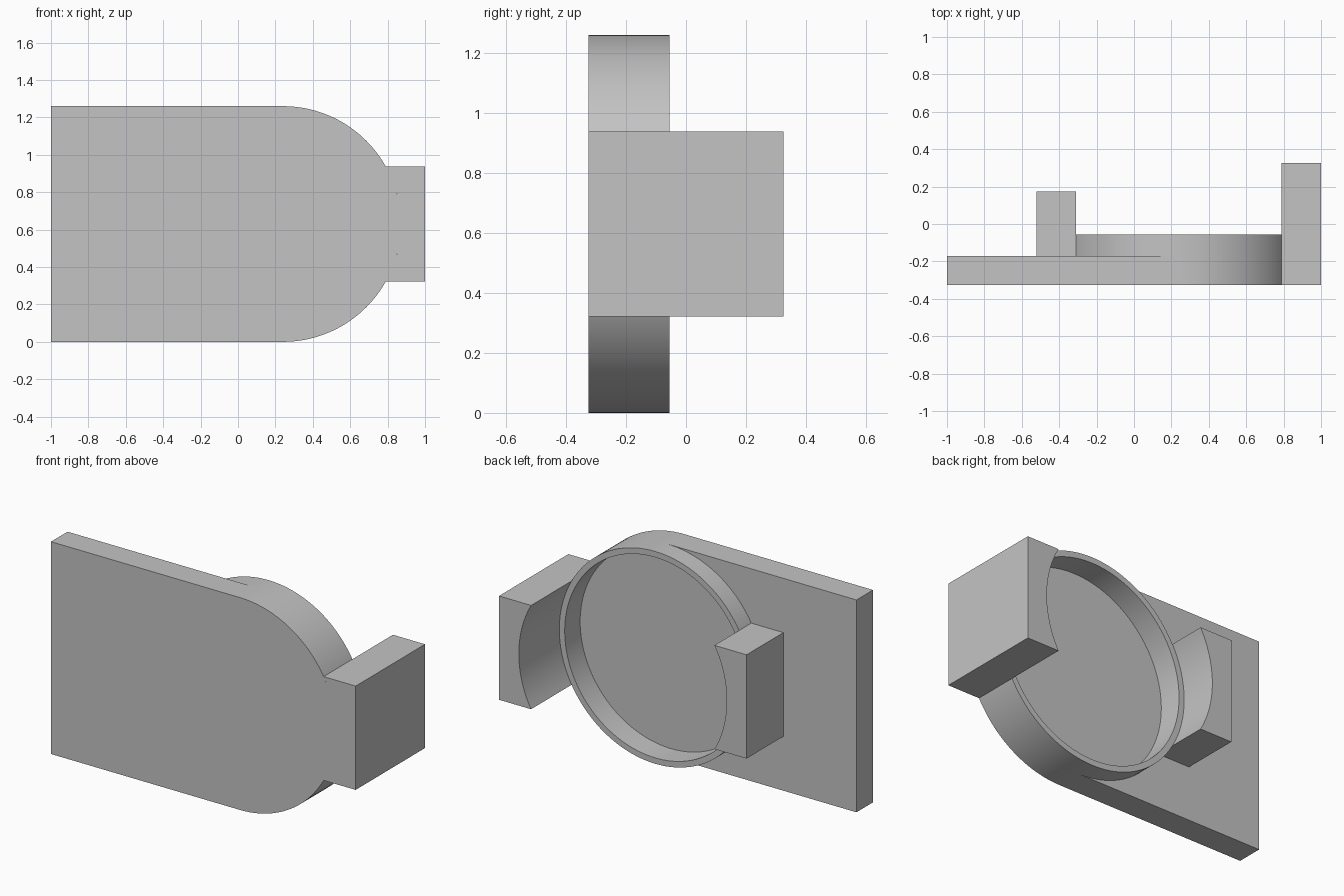
import bpy, bmesh
from math import sin, cos, pi, asin

if "Cube" in bpy.data.objects:
    bpy.data.objects.remove(bpy.data.objects["Cube"])

# Shared dimensions: the round cup sits at (CX, R) in the x-z plane
CX, R, INNER = 0.24, 0.63, 0.595
FRONT, FLOOR, PLATE_BACK, RIM = -0.325, -0.20, -0.17, -0.055
LUG_HALF = 0.308
LUG_ANGLE = asin(LUG_HALF / R)

grey = bpy.data.materials.new("plain grey")
grey.use_nodes = True
colour = (0.55, 0.55, 0.55, 1)
grey.diffuse_color = colour
grey.node_tree.nodes["Principled BSDF"].inputs["Base Color"].default_value = colour


def arc(start, end, steps, radius=R):
    """Points on a circle about the cup axis."""
    angles = [start + (end - start) * i / steps for i in range(steps + 1)]
    return [(CX + radius * cos(a), R + radius * sin(a)) for a in angles]


def finish(name, bm):
    bmesh.ops.recalc_face_normals(bm, faces=bm.faces[:])
    mesh = bpy.data.meshes.new(name)
    bm.to_mesh(mesh)
    bm.free()
    mesh.materials.append(grey)
    obj = bpy.data.objects.new(name, mesh)
    bpy.context.collection.objects.link(obj)
    bpy.ops.object.select_all(action="DESELECT")
    obj.select_set(True)
    bpy.context.view_layer.objects.active = obj
    bpy.ops.object.shade_smooth_by_angle()
    return obj


def loft(name, sections):
    """Join (outline, y) sections in order and cap both ends."""
    bm = bmesh.new()
    loops = [[bm.verts.new((x, y, z)) for x, z in pts] for pts, y in sections]
    for a, b in zip(loops, loops[1:]):
        for i in range(len(a)):
            j = (i + 1) % len(a)
            bm.faces.new((a[i], a[j], b[j], b[i]))
    bm.faces.new(loops[0])
    bm.faces.new(loops[-1])
    return finish(name, bm)


# Flat plate, hollowed on one side to meet the cup
plate = [(-1, 2 * R), (-1, 0)] + arc(1.5 * pi, 0.5 * pi, 64)
loft("base_plate", [(plate, FRONT), (plate, PLATE_BACK)])

# Shallow round cup with a thin rim
outer = arc(0, 2 * pi, 128)[:-1]
inner = arc(0, 2 * pi, 128, INNER)[:-1]
loft("round_cup", [(outer, FRONT), (outer, RIM), (inner, RIM), (inner, FLOOR)])

# Two blocks with concave faces that hug the cup
tall = [(1, R - LUG_HALF), (1, R + LUG_HALF)] + arc(LUG_ANGLE, -LUG_ANGLE, 24)
loft("tall_block", [(tall, FRONT), (tall, 0.325)])

short = [(-0.52, R + LUG_HALF), (-0.52, R - LUG_HALF)]
short += arc(pi + LUG_ANGLE, pi - LUG_ANGLE, 24)
loft("short_block", [(short, PLATE_BACK), (short, 0.175)])
